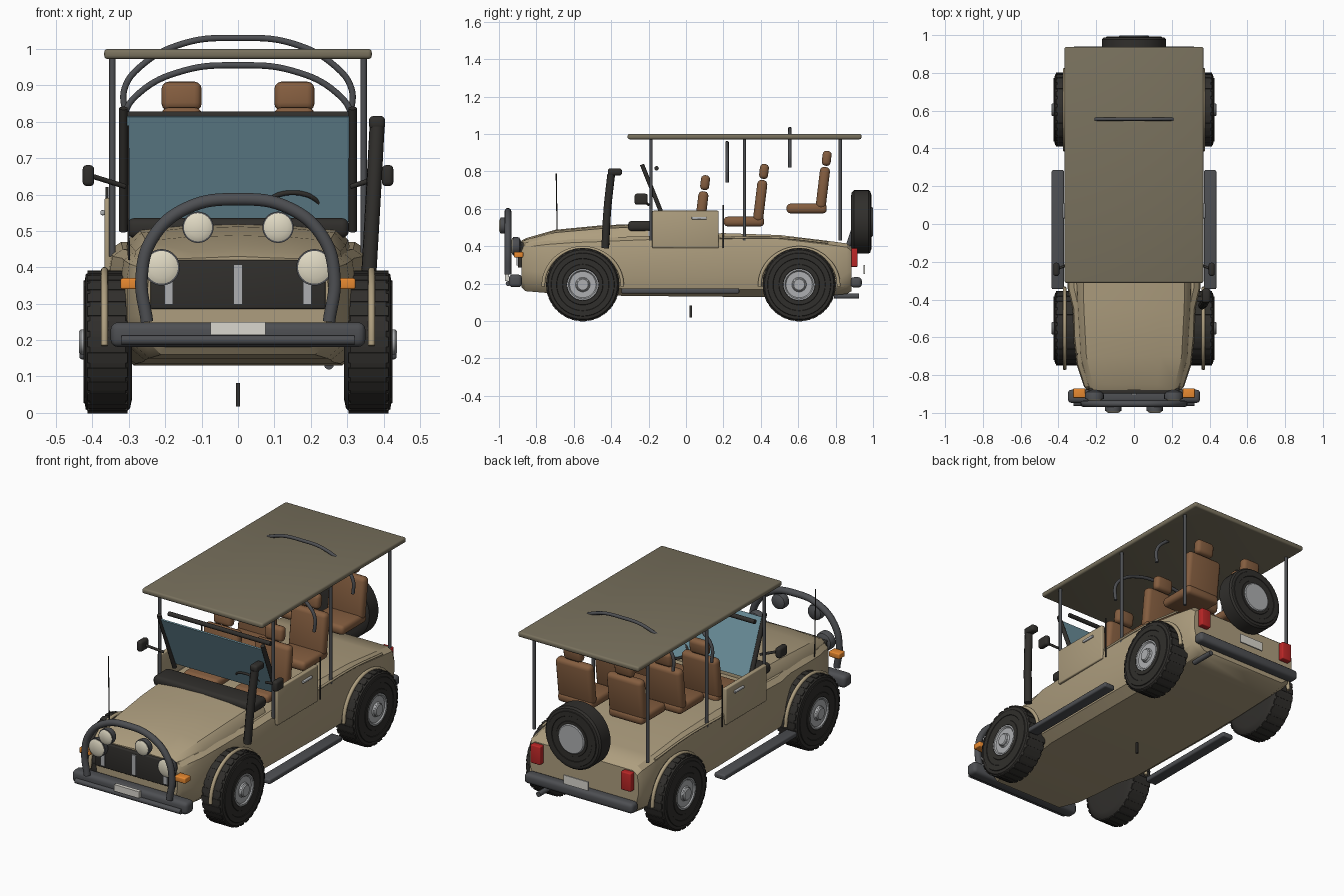
import bpy, bmesh
from math import cos, sin, pi
from mathutils import Matrix, Vector

if "Cube" in bpy.data.objects:
    bpy.data.objects.remove(bpy.data.objects["Cube"])

def mat(name, r, g, b):
    m = bpy.data.materials.new(name)
    m.diffuse_color = (r, g, b, 1)
    m.use_nodes = True
    m.node_tree.nodes["Principled BSDF"].inputs["Base Color"].default_value = m.diffuse_color
    return m

TAN = mat("tan_paint", .42, .34, .21)
CANVAS = mat("canvas", .19, .165, .11)
BLACK = mat("rubber", .03, .028, .025)
DARK = mat("dark_metal", .075, .078, .085)
STEEL = mat("steel", .42, .43, .44)
LEATHER = mat("leather", .23, .11, .05)
GLASS = mat("glass", .16, .30, .36)
LENS = mat("lens", .75, .70, .55)
WHITE = mat("plate_white", .7, .68, .62)
ORANGE = mat("orange_lens", .8, .25, .03)
RED = mat("red_lens", .5, .02, .02)

def finish(bm, name, m):
    bmesh.ops.recalc_face_normals(bm, faces=bm.faces)
    me = bpy.data.meshes.new(name)
    bm.to_mesh(me)
    bm.free()
    ob = bpy.data.objects.new(name, me)
    me.materials.append(m)
    bpy.context.collection.objects.link(ob)
    return ob

def box(name, c, size, m, bevel=0.0, rx=0.0):
    bm = bmesh.new()
    bmesh.ops.create_cube(bm, size=1)
    bmesh.ops.scale(bm, vec=size, verts=bm.verts)
    if bevel:
        bmesh.ops.bevel(bm, geom=list(bm.edges), offset=bevel, segments=3, profile=.5, affect='EDGES')
    bm.transform(Matrix.Translation(c) @ Matrix.Rotation(rx, 4, 'X'))
    return finish(bm, name, m)

def lathe(name, c, axis, prof, m, n=40):
    """Revolve (radius, offset along axis) points around an axis through c."""
    bm = bmesh.new()
    rings = [[bm.verts.new((r * cos(2*pi*i/n), r * sin(2*pi*i/n), h)) for i in range(n)] for r, h in prof]
    for a, b in zip(rings, rings[1:]):
        for i in range(n):
            bm.faces.new((a[i], a[(i+1) % n], b[(i+1) % n], b[i]))
    bm.faces.new(rings[0])
    bm.faces.new(rings[-1])
    q = Vector((0, 0, 1)).rotation_difference(Vector(axis)).to_matrix().to_4x4()
    bm.transform(Matrix.Translation(c) @ q)
    return finish(bm, name, m)

def tube(name, pts, r, m, smooth=True):
    cu = bpy.data.curves.new(name, 'CURVE')
    cu.dimensions = '3D'
    cu.bevel_depth, cu.bevel_resolution, cu.use_fill_caps = r, 3, True
    cu.resolution_u = 8 if smooth else 1
    sp = cu.splines.new('BEZIER')
    sp.bezier_points.add(len(pts) - 1)
    for p, co in zip(sp.bezier_points, pts):
        p.co = co
        p.handle_left_type = p.handle_right_type = 'AUTO' if smooth else 'VECTOR'
    cu.materials.append(m)
    ob = bpy.data.objects.new(name, cu)
    bpy.context.collection.objects.link(ob)
    return ob

def arch(name, half, y, r, m):
    """Symmetric bar across the car from half-profile (x, z), last point on x = 0."""
    tube(name, [(-x, y, z) for x, z in half] + [(x, y, z) for x, z in half[-2::-1]], r, m)

def loft(name, sections, m):
    bm = bmesh.new()
    rings = []
    for y, half in sections:
        full = half + [(-x, z) for x, z in reversed(half) if x > 0]
        rings.append([bm.verts.new((x, y, z)) for x, z in full])
    n = len(rings[0])
    for a, b in zip(rings, rings[1:]):
        for i in range(n):
            bm.faces.new((a[i], a[(i+1) % n], b[(i+1) % n], b[i]))
    bm.faces.new(rings[0])
    bm.faces.new(rings[-1])
    return finish(bm, name, m)

# body tub: (y, half width, bottom, top)
loft("body", [(y, [(.8*w, b), (.95*w, b+.04), (w, b+.11), (w, t-.06), (.98*w, t-.02), (.9*w, t)])
     for y, w, b, t in [(-.88, .25, .18, .39), (-.86, .265, .16, .415), (-.74, .305, .15, .43),
                        (-.6, .32, .145, .44), (-.45, .325, .14, .445), (-.34, .352, .135, .45),
                        (.2, .357, .13, .47), (.5, .355, .13, .46), (.75, .35, .135, .43),
                        (.86, .343, .145, .415), (.885, .33, .16, .395)]], TAN)
# hood
loft("hood", [(y, [(w, e), (.97*w, e+.5*(t-e)), (.87*w, e+.83*(t-e)), (.5*w, t-.005), (0, t)])
     for y, w, e, t in [(-.88, .235, .395, .43), (-.85, .25, .395, .445), (-.7, .29, .40, .488),
                        (-.45, .305, .41, .512), (-.2, .312, .43, .522)]], TAN)

# cowl, windscreen and steering wheel
box("cowl", (0, -.245, .508), (.61, .13, .055), BLACK, .02)
box("windscreen", (0, -.167, .67), (.61, .008, .315), GLASS, 0, .41)
tube("windscreen_top_bar", [(-.31, -.157, .817), (.31, -.157, .817)], .012, BLACK, False)
tube("steering_wheel", [(.15 + .075*cos(a*pi/8), -.115 - .03*sin(a*pi/8), .565 + .04*sin(a*pi/8))
                        for a in range(17)], .007, BLACK)

# roof and roll bars
box("roof", (0, .313, .986), (.735, 1.25, .028), CANVAS, .01)
arch("front_roll_bar", [(.31, .74), (.312, .82), (.27, .88), (.15, .94), (0, .955)], .22, .009, DARK)
arch("rear_roll_bar", [(.31, .82), (.312, .89), (.27, .95), (.15, 1.015), (0, 1.03)], .555, .009, DARK)

# bull bar and front bumper
arch("bull_bar", [(.25, .25), (.265, .37), (.235, .48), (.14, .563), (0, .587)], -.952, .018, DARK)
box("front_bumper", (0, -.912, .215), (.70, .07, .068), DARK, .02)
tube("front_lower_bar", [(-.32, -.95, .2), (.32, -.95, .2)], .014, DARK, False)
box("front_plate", (0, -.957, .232), (.15, .02, .036), WHITE)
box("grille", (0, -.883, .353), (.48, .03, .135), BLACK, .005)
box("grille_slat", (0, -.9, .353), (.024, .012, .11), STEEL)

# rear bumper, plate, exhaust, spare wheel and lever
box("rear_bumper", (0, .91, .207), (.66, .06, .055), DARK, .018)
box("rear_plate", (0, .953, .275), (.15, .008, .048), WHITE)
tube("exhaust", [(.25, .79, .133), (.25, .925, .133)], .014, DARK, False)
box("gear_lever", (0, .025, .05), (.012, .012, .064), BLACK)

def tyre(name, c, axis, R, w):
    lathe(name, c, axis, [(.42*R, -.5*w), (.8*R, -.5*w), (.93*R, -.46*w), (R, -.36*w), (R, .36*w),
          (.95*R, .45*w), (.87*R, .47*w), (.86*R, .5*w), (.72*R, .5*w), (.71*R, .48*w),
          (.56*R, .48*w), (.55*R, .5*w), (.44*R, .5*w), (.42*R, .42*w)], BLACK)
    ax = Vector(axis)
    lathe(name + "_rim", Vector(c) + ax*.3*w, axis, [(.43*R, 0), (.43*R, .2*w), (.39*R, .2*w),
          (.36*R, .15*w), (.2*R, .15*w), (.18*R, .2*w)], STEEL)

tyre("spare_wheel", (0, .937, .53), (0, 1, 0), .17, .11)
lathe("spare_hub", (0, .97, .53), (0, 1, 0), [(.08, 0), (.08, .025), (.075, .029)], STEEL)
tube("spare_mount", [(0, .86, .38), (0, .9, .5)], .014, DARK, False)

for s, side in ((-1, "left"), (1, "right")):
    # road wheels with fender lips
    for y, end in ((-.552, "front"), (.605, "rear")):
        tyre(f"{end}_{side}_wheel", (s*.358, y, .195), (s, 0, 0), .195, .134)
        lathe(f"{end}_{side}_hub", (s*.4, y, .195), (s, 0, 0), [(.034, 0), (.034, .032), (.029, .037)], STEEL)
        for i in range(28):
            a = 2*pi*i/28
            box(f"{end}_{side}_tread", (s*.358, y - .193*sin(a), .195 + .193*cos(a)), (.11, .028, .006), BLACK, 0, a)
        tube(f"{end}_{side}_fender_lip", [(s*.367, y + .212*cos(a*pi/12), .185 + .206*sin(a*pi/12))
             for a in range(13)], .01, TAN)
    # doors, steps, posts
    box(side + "_door", (s*.355, -.003, .49), (.024, .355, .2), TAN, .006)
    box(side + "_door_handle", (s*.372, .07, .55), (.012, .08, .014), STEEL, .004)
    tube(side + "_door_post", [(s*.36, .2, .39), (s*.36, .2, .62)], .004, BLACK, False)
    box(side + "_step", (s*.403, -.03, .161), (.066, .63, .028), DARK, .008)
    for y in (-.187, .312, .825):
        tube(side + "_roof_post", [(s*.345, y, .43), (s*.345, y, .98)], .009, DARK, False)
    tube(side + "_windscreen_pillar", [(s*.315, -.1, .5), (s*.315, -.235, .837)], .012, BLACK, False)
    tube(side + "_belt_line", [(s*.352, .18, .445), (s*.35, .5, .446), (s*.343, .76, .42)], .006, TAN)
    # mirrors
    box(side + "_mirror", (s*.411, -.24, .652), (.032, .07, .058), BLACK, .012)
    tube(side + "_mirror_arm", [(s*.31, -.2, .622), (s*.4, -.235, .65)], .007, BLACK, False)
    # lights
    for nm, x, y, z, r in (("headlight", .21, -.89, .4, .05), ("spotlight", .11, -.955, .51, .043)):
        lathe(f"{side}_{nm}_shell", (s*x, y, z), (0, -1, 0), [(.5*r, -.01), (.9*r, 0), (r, .012), (r, .036), (.9*r, .036)], DARK)
        lathe(f"{side}_{nm}_lens", (s*x, y, z), (0, -1, 0), [(.9*r, .03), (.9*r, .038), (.6*r, .045)], LENS)
    box(side + "_grille_slat", (s*.19, -.9, .353), (.024, .012, .11), STEEL)
    box(side + "_turn_signal", (s*.29, -.895, .355), (.065, .05, .03), ORANGE, .005)
    box(side + "_tail_light", (s*.275, .9, .34), (.06, .035, .1), RED, .005)
    # three rows of seats, rising towards the back
    for y, z in ((0, 0), (.315, .06), (.65, .13)):
        x = s*.155
        box(side + "_seat_cushion", (x, y - .005, z + .472), (.21, .215, .052), LEATHER, .02)
        box(side + "_seat_back", (x, y + .082, z + .582), (.215, .054, .225), LEATHER, .022, -.12)
        box(side + "_headrest", (x, y + .102, z + .74), (.11, .048, .08), LEATHER, .02, -.12)

# snorkel and antenna on the front corners
tube("snorkel_pipe", [(.36, -.432, .39), (.372, -.42, .6), (.382, -.4, .785)], .021, BLACK)
box("snorkel_head", (.382, -.38, .797), (.045, .075, .038), BLACK, .013)
tube("antenna", [(-.3, -.688, .42), (-.302, -.694, .79)], .003, BLACK, False)

# smooth shading with crisp edges
for ob in bpy.context.scene.objects:
    ob.select_set(ob.type == 'MESH')
    if ob.type == 'MESH':
        bpy.context.view_layer.objects.active = ob
bpy.ops.object.shade_smooth_by_angle(angle=.6)
